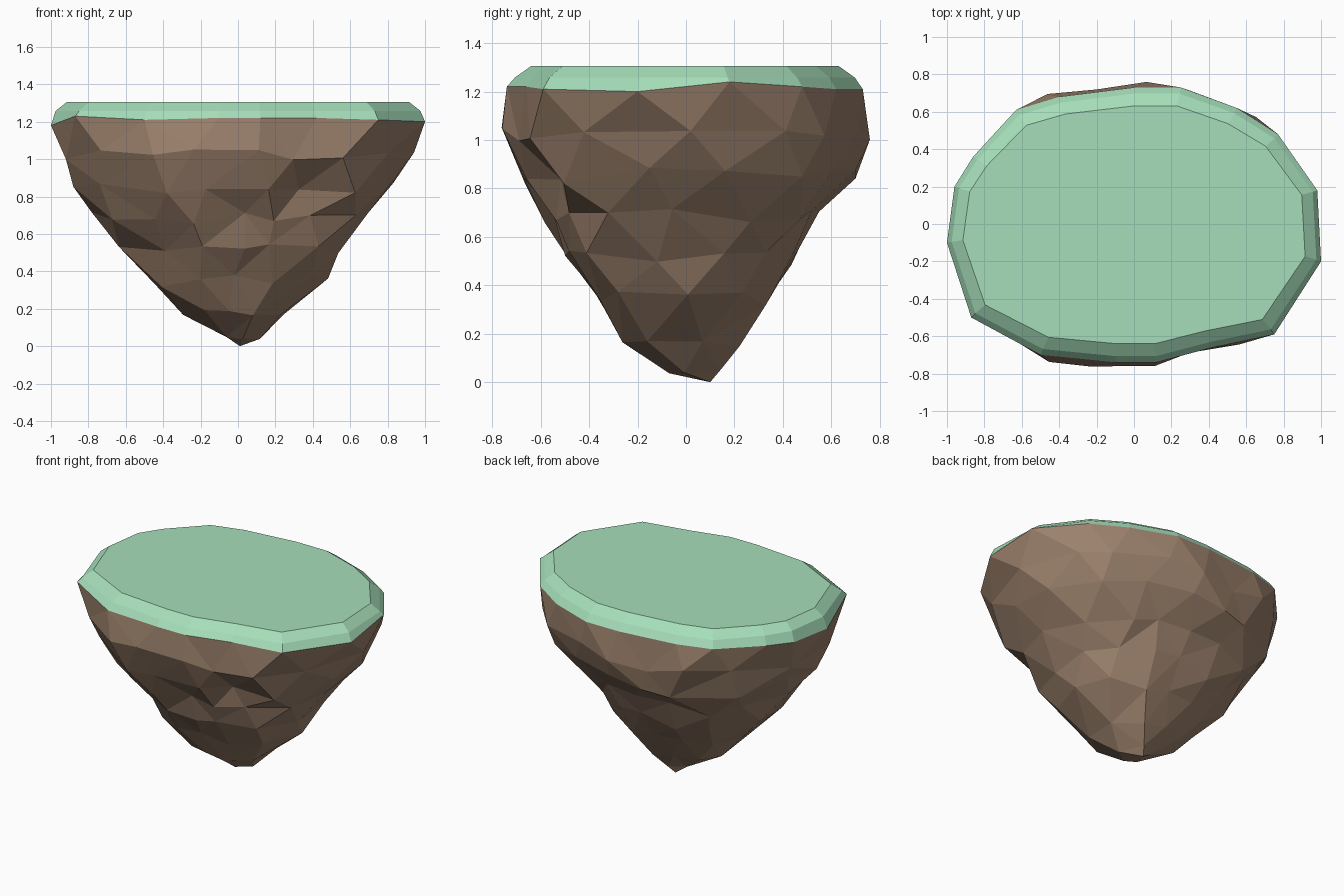
import bpy, bmesh, random
from math import atan2, cos, sin, tau, exp
from mathutils import Vector

random.seed(5)
cube = bpy.data.objects.get("Cube")
if cube:
    bpy.data.objects.remove(cube)

# Outline of the grass edge, counter-clockwise: x, y, z
RIM = [Vector(p) for p in (
    (1, -.2, 1.2), (.98, .18, 1.24), (.77, .48, 1.22), (.55, .62, 1.21),
    (.25, .73, 1.21), (0, .73, 1.21), (-.4, .68, 1.21), (-.63, .61, 1.21),
    (-.86, .36, 1.2), (-.96, .2, 1.19), (-1, -.1, 1.18), (-.87, -.5, 1.23),
    (-.5, -.7, 1.21), (-.1, -.74, 1.22), (.12, -.74, 1.22), (.42, -.66, 1.22),
    (.75, -.59, 1.21))]

# Rock layers: height, left reach, right reach, front reach, back reach, corners
LAYERS = [
    (1.02, .98, .94, .77, .77, 17), (.85, .89, .85, .68, .73, 16),
    (.68, .78, .71, .61, .57, 16), (.52, .65, .58, .51, .47, 14),
    (.35, .47, .5, .39, .36, 12), (.16, .3, .26, .28, .24, 9),
    (.04, .07, .12, .07, .15, 5)]

# Hollows broken into the front and the two front corners: centre, depth
HOLLOWS = [
    (Vector((.4, -.56, .82)), .1), (Vector((-.64, -.46, .86)), .1),
    (Vector((-.42, -.38, .54)), .09), (Vector((.56, -.1, .54)), .06),
    (Vector((.02, -.62, .7)), .06)]


def material(name, colour):
    mat = bpy.data.materials.new(name)
    mat.use_nodes = True
    mat.diffuse_color = colour
    mat.node_tree.nodes["Principled BSDF"].inputs["Base Color"].default_value = colour
    return mat


def finish(bm, name, mat):
    bmesh.ops.recalc_face_normals(bm, faces=bm.faces)
    mesh = bpy.data.meshes.new(name)
    bm.to_mesh(mesh)
    bm.free()
    mesh.materials.append(mat)
    bpy.context.collection.objects.link(bpy.data.objects.new(name, mesh))


def angle(p):
    return atan2(p.y, p.x) % tau


def outline(t):
    """Point where a ray at angle t crosses the rim."""
    ray = Vector((cos(t), sin(t), 0))
    for a, b in zip(RIM, RIM[1:] + RIM[:1]):
        ca, cb = ray.x * a.y - ray.y * a.x, ray.x * b.y - ray.y * b.x
        if ca <= 0 < cb and ray.dot(a + b) > 0:
            return a.lerp(b, -ca / (cb - ca))
    return RIM[0]


def rock_point(t, z, left, right, front, back):
    """Point on a rock layer, roughened and pushed in by the hollows."""
    p = outline(t)
    rough = random.uniform(.97, 1.025)
    p = Vector((p.x * (right if p.x > 0 else left) * rough,
                p.y / .74 * (back if p.y > 0 else front) * rough, z))
    inward = Vector((-p.x, -p.y, 0)).normalized()
    push = sum(d * exp(-((p - c).length / .16) ** 2) for c, d in HOLLOWS)
    return p + inward * push


def zip_rings(bm, upper, lower):
    """Join two rings of different corner counts with triangles."""
    n, m = len(upper), len(lower)
    ua = [angle(v.co) for v in upper] + [angle(upper[0].co) + tau]
    la = [angle(v.co) for v in lower] + [angle(lower[0].co) + tau]
    i = j = 0
    while i < n or j < m:
        u, w = upper[i % n], lower[j % m]
        if j == m or (i < n and ua[i + 1] < la[j + 1]):
            bm.faces.new((u, w, upper[(i + 1) % n]))
            i += 1
        else:
            bm.faces.new((u, w, lower[(j + 1) % m]))
            j += 1


# Grass slab with a rounded edge
bm = bmesh.new()
rings = [[bm.verts.new(p) for p in RIM]]
for sx, sy, z in ((.975, .955, 1.258), (.915, .865, 1.305)):
    rings.append([bm.verts.new((p.x * sx, p.y * sy, z)) for p in RIM])
for low, high in zip(rings, rings[1:]):
    for k in range(len(RIM)):
        n = (k + 1) % len(RIM)
        bm.faces.new((low[k], low[n], high[n], high[k]))
bm.faces.new(rings[-1])
finish(bm, "grass_top", material("grass green", (.38, .73, .49, 1)))

# Craggy rock tapering to a blunt point
bm = bmesh.new()
ring = sorted((bm.verts.new(p) for p in RIM), key=lambda v: angle(v.co))
for level, (z, left, right, front, back, count) in enumerate(LAYERS):
    wobble = .01 if z < .1 else .035
    points = [rock_point((k + .5 * (level % 2) + random.uniform(-.2, .2)) * tau / count,
                         z + random.uniform(-wobble, wobble), left, right, front, back)
              for k in range(count)]
    new_ring = [bm.verts.new(p) for p in sorted(points, key=angle)]
    zip_rings(bm, ring, new_ring)
    ring = new_ring
tip = bm.verts.new((.01, .1, 0))
for k, v in enumerate(ring):
    bm.faces.new((v, ring[(k + 1) % len(ring)], tip))
finish(bm, "rock_base", material("earth brown", (.33, .22, .15, 1)))
